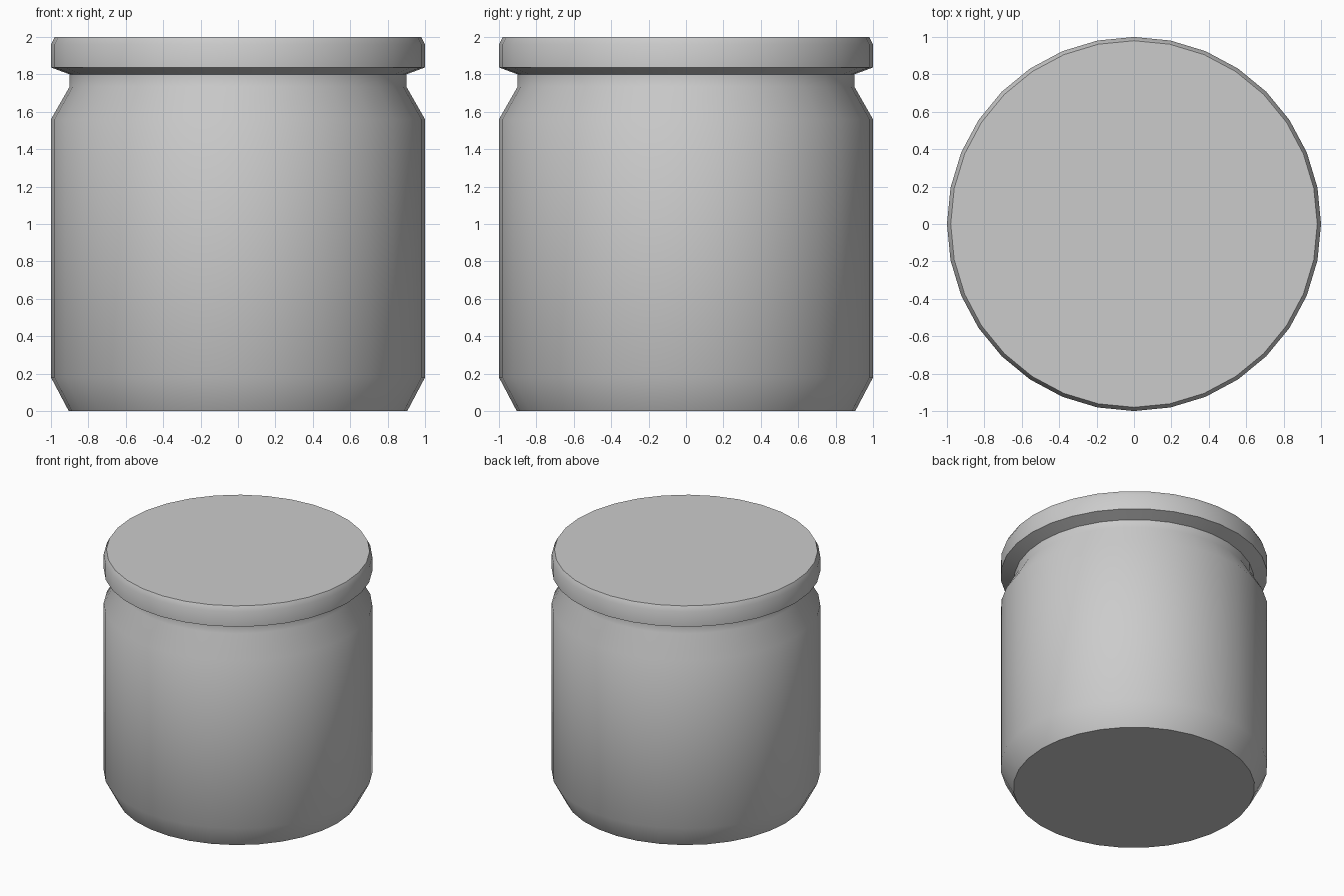
import bpy, bmesh, math

if "Cube" in bpy.data.objects:
    bpy.data.objects.remove(bpy.data.objects["Cube"])

SIDES = 32


def turned(name, profile, cap_bottom=False, cap_top=False):
    """Revolve a (radius, height) profile around z, with optional end caps."""
    bm = bmesh.new()
    rings = []
    for r, z in profile:
        rings.append([bm.verts.new((r * math.cos(2 * math.pi * i / SIDES),
                                    r * math.sin(2 * math.pi * i / SIDES), z))
                      for i in range(SIDES)])
    for low, high in zip(rings, rings[1:]):
        for i in range(SIDES):
            j = (i + 1) % SIDES
            bm.faces.new((low[i], low[j], high[j], high[i]))
    if cap_bottom:
        bm.faces.new(rings[0][::-1])
    if cap_top:
        bm.faces.new(rings[-1])
    mesh = bpy.data.meshes.new(name)
    bm.to_mesh(mesh)
    bm.free()
    obj = bpy.data.objects.new(name, mesh)
    bpy.context.collection.objects.link(obj)
    bpy.ops.object.select_all(action='DESELECT')
    obj.select_set(True)
    bpy.context.view_layer.objects.active = obj
    bpy.ops.object.shade_smooth_by_angle(angle=math.radians(32))
    return obj


# Jar: tapered foot, straight wall, shoulder and short neck
turned("jar_body", [(0.905, 0), (1, 0.18), (1, 1.56), (0.9, 1.735), (0.9, 1.80)],
       cap_bottom=True)

# Lid: sloped underside meeting the neck, straight rim, slightly bevelled top
turned("jar_lid", [(0.9, 1.80), (1, 1.837), (1, 1.96), (0.98, 2)], cap_top=True)
